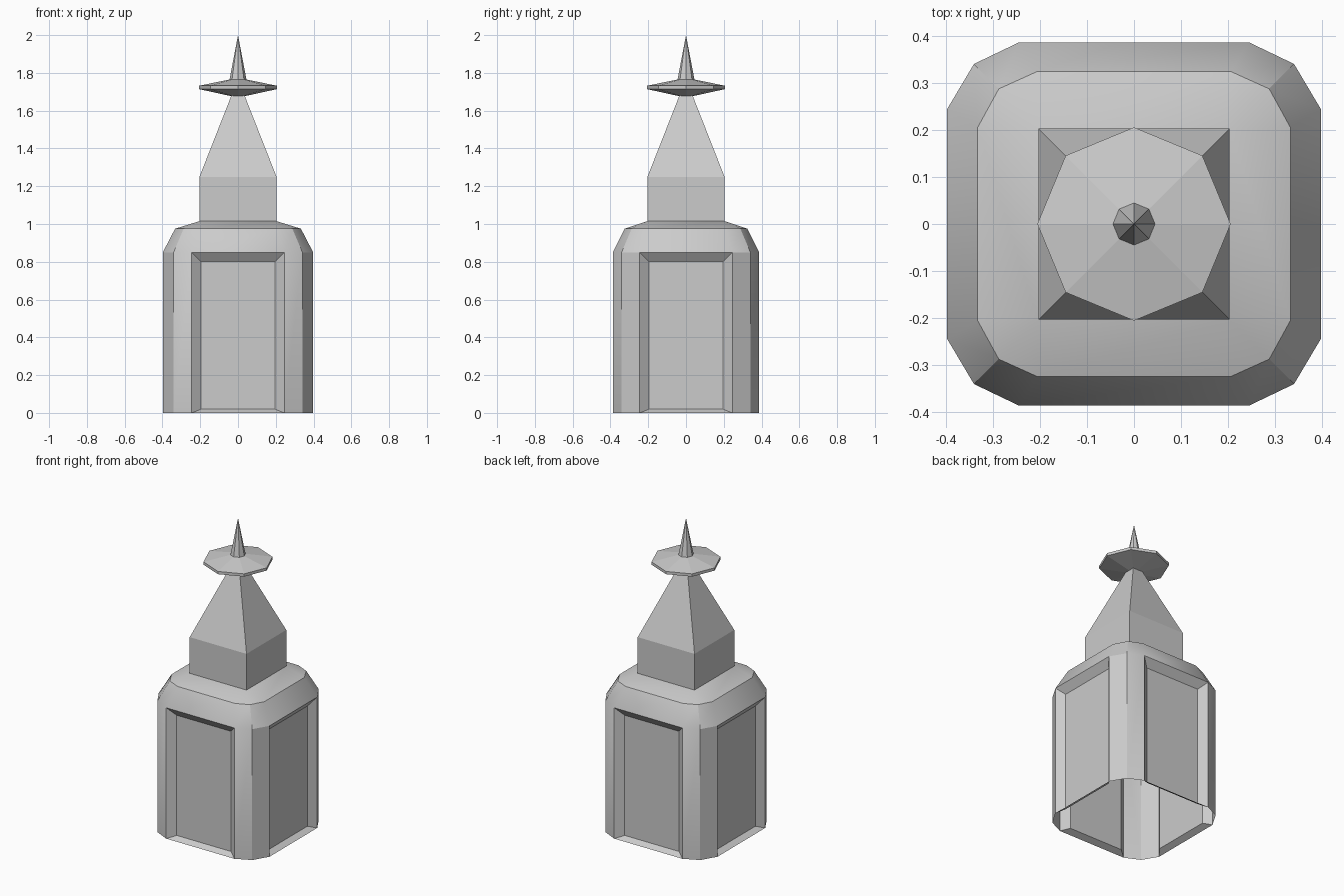
import bpy, bmesh, math

cube = bpy.data.objects.get("Cube")
if cube:
    bpy.data.objects.remove(cube, do_unlink=True)

stone = bpy.data.materials.new("pale grey stone")
stone.use_nodes = True
GREY = (0.6, 0.6, 0.6, 1)
stone.diffuse_color = GREY
stone.node_tree.nodes["Principled BSDF"].inputs["Base Color"].default_value = GREY


def finish(name, bm, smooth=False):
    bmesh.ops.remove_doubles(bm, verts=bm.verts, dist=0.0005)
    bmesh.ops.recalc_face_normals(bm, faces=bm.faces)
    mesh = bpy.data.meshes.new(name)
    bm.to_mesh(mesh)
    bm.free()
    mesh.materials.append(stone)
    obj = bpy.data.objects.new(name, mesh)
    bpy.context.collection.objects.link(obj)
    if smooth:
        bpy.ops.object.select_all(action='DESELECT')
        obj.select_set(True)
        bpy.context.view_layer.objects.active = obj
        bpy.ops.object.shade_smooth_by_angle(angle=math.radians(30))
    return obj


def loft(bm, rings):
    """Join matching rings of points with quads."""
    loops = [[bm.verts.new(p) for p in ring] for ring in rings]
    return [[bm.faces.new((a[i], a[(i + 1) % len(a)], b[(i + 1) % len(a)], b[i]))
             for i in range(len(a))] for a, b in zip(loops, loops[1:])]


def rounded_square(side, flat, corner, z):
    """Twelve-point outline: one flat and two facets per quarter."""
    sx, sy = side
    q = [(sx, flat), (corner, corner), (flat, sy)]
    pts = q + [(-x, y) for x, y in reversed(q)]
    pts += [(-x, -y) for x, y in pts]
    return [(x, y, z) for x, y in pts]


def turned(name, profile, sides, start=0.0):
    """Faceted solid from (radius, height) pairs."""
    bm = bmesh.new()
    loft(bm, [[(r * math.cos(start + math.tau * i / sides),
                r * math.sin(start + math.tau * i / sides), z)
               for i in range(sides)] for r, z in profile])
    return finish(name, bm)


# Hollow body, open below, with a sloped roof meeting the pedestal
bm = bmesh.new()
bands = loft(bm, [rounded_square((0.398, 0.387), 0.245, 0.341, 0),
                  rounded_square((0.398, 0.387), 0.245, 0.341, 0.85),
                  rounded_square((0.333, 0.325), 0.206, 0.288, 0.975),
                  rounded_square((0.204, 0.204), 0.204, 0.204, 1.015)])
bmesh.ops.recalc_face_normals(bm, faces=bm.faces)

# Recessed panel on each of the four broad walls
walls = [f for f in bands[0] if f.calc_area() > 0.3]
bmesh.ops.inset_individual(bm, faces=walls, thickness=0.07, depth=-0.037)
for f in walls:
    for v in f.verts:
        if v.co.z < 0.4:
            v.co.z = 0.02
finish("body", bm, smooth=True)

# Square pedestal tapering into a pyramid
R2 = math.sqrt(2)
turned("pedestal", [(0.204 * R2, 1.015), (0.204 * R2, 1.25),
                    (0.035 * R2, 1.68), (0, 1.70)], 4, math.pi / 4)

# Octagonal disc and the spike above it
turned("disc", [(0, 1.677), (0.037, 1.677), (0.206, 1.714),
                (0.206, 1.732), (0.045, 1.765), (0, 1.765)], 8)
turned("spike", [(0.045, 1.764), (0, 2.0)], 8)
